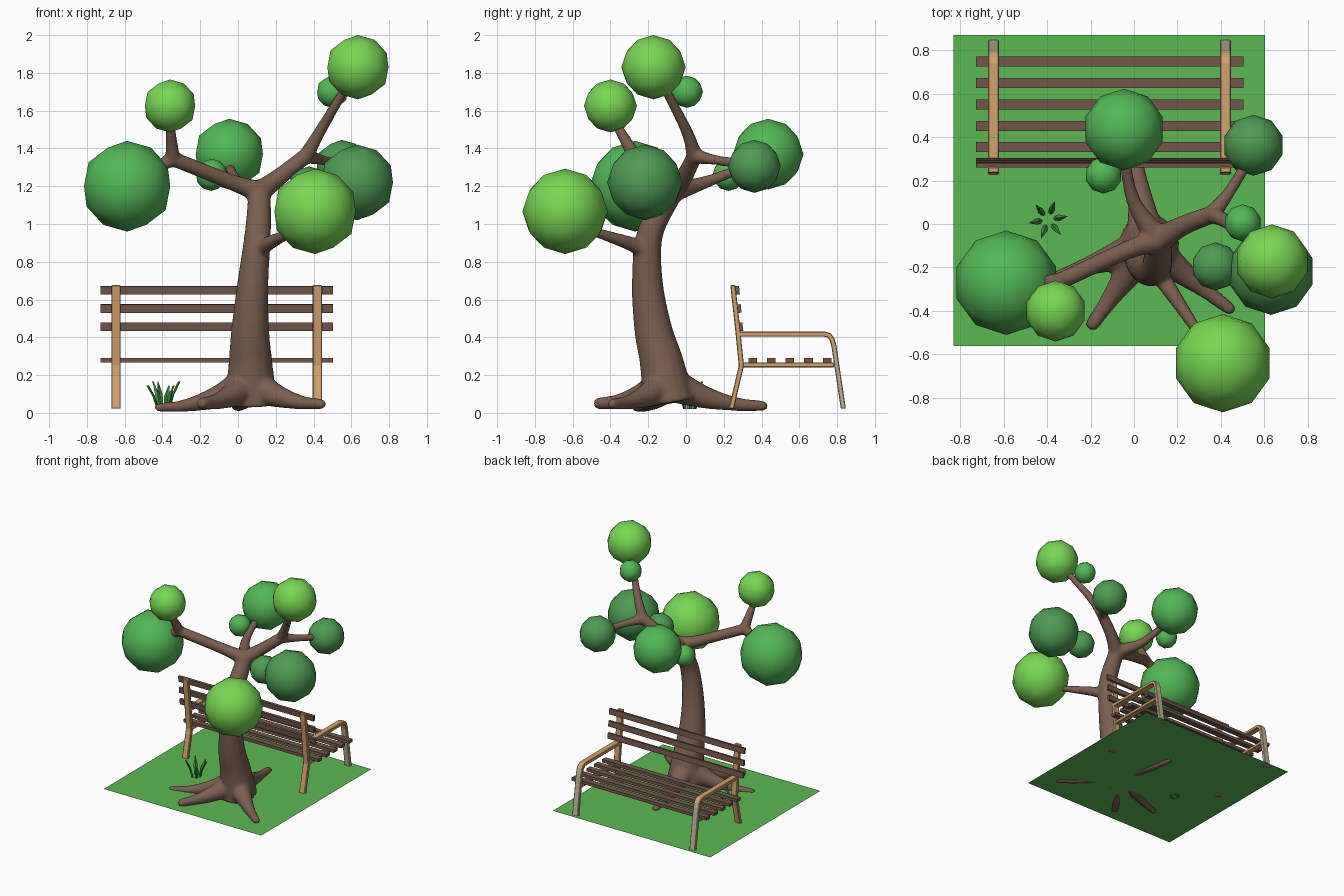
import bpy, bmesh, math
from mathutils import Vector, Matrix

if "Cube" in bpy.data.objects:
    bpy.data.objects.remove(bpy.data.objects["Cube"])


def mat(name, r, g, b):
    m = bpy.data.materials.new(name)
    m.diffuse_color = (r, g, b, 1)
    m.use_nodes = True
    m.node_tree.nodes["Principled BSDF"].inputs["Base Color"].default_value = m.diffuse_color
    return m


LIGHT = mat("light leaf", .185, .68, .085)
MID = mat("mid leaf", .085, .48, .09)
DARK = mat("dark leaf", .075, .33, .085)
LAWN = mat("lawn green", .105, .49, .085)
BLADE = mat("grass green", .06, .28, .05)
BARK = mat("bark brown", .2, .115, .08)
SLAT = mat("slat brown", .17, .095, .07)
WOOD = mat("light wood", .65, .36, .155)
BEIGE = mat("beige wood", .52, .46, .3)


def make(name, bm, *mats, smooth=False):
    bmesh.ops.recalc_face_normals(bm, faces=bm.faces[:])
    me = bpy.data.meshes.new(name)
    bm.to_mesh(me)
    bm.free()
    for m in mats:
        me.materials.append(m)
    me.polygons.foreach_set("use_smooth", [smooth] * len(me.polygons))
    ob = bpy.data.objects.new(name, me)
    bpy.context.collection.objects.link(ob)
    return ob


def skin(bm, rings):
    """Close a row of equal vertex rings into a capped solid."""
    n = len(rings[0])
    for a, b in zip(rings, rings[1:]):
        for j in range(n):
            k = (j + 1) % n
            bm.faces.new((a[j], a[k], b[k], b[j]))
    bm.faces.new(rings[0][::-1])
    bm.faces.new(rings[-1])


def spline(pts, n=6):
    """Catmull-Rom through (x, y, z, radius) points."""
    p = [Vector(q) for q in pts]
    p = [2 * p[0] - p[1]] + p + [2 * p[-1] - p[-2]]
    out = []
    for a, b, c, d in zip(p, p[1:], p[2:], p[3:]):
        for i in range(n):
            t = i / n
            out.append(0.5 * (2 * b + (c - a) * t + (2 * a - 5 * b + 4 * c - d) * t ** 2
                              + (3 * b - a - 3 * c + d) * t ** 3))
    return out + [p[-2]]


def limb(bm, *pts, sides=16):
    """Tapered tube with a rounded end."""
    s = spline(pts)
    d, end = (s[-1] - s[-2]).xyz.normalized(), s[-1].copy()
    for k, f in ((.5, .86), (.85, .5)):
        s.append(Vector((*(end.xyz + d * end.w * k), end.w * f)))
    rings, prev, side = [], None, None
    for i, q in enumerate(s):
        t = (s[min(i + 1, len(s) - 1)] - s[max(i - 1, 0)]).xyz.normalized()
        side = t.orthogonal() if prev is None else prev.rotation_difference(t) @ side
        side = (side - t * side.dot(t)).normalized()
        prev, up = t, t.cross(side)
        rings.append([bm.verts.new(q.xyz + q.w * (side * math.cos(a) + up * math.sin(a)))
                      for a in (j * math.tau / sides for j in range(sides))])
    skin(bm, rings)


# Tree: trunk, branches and roots fused into one smooth skin
bm = bmesh.new()
crown = (.115, -.075, 1.17, .06)
left_fork = (-.345, -.265, 1.345, .04)
right_fork = (.36, .045, 1.36, .042)
limb(bm, (.07, -.09, .05, .14), (.066, -.13, .27, .116), (.065, -.175, .45, .1),
     (.08, -.205, .7, .082), (.105, -.19, .95, .07), crown)
limb(bm, crown, (-.03, -.12, 1.22, .043), left_fork)
limb(bm, left_fork, (-.36, -.37, 1.53, .024))
limb(bm, left_fork, (-.48, -.27, 1.27, .026))
limb(bm, crown, (.22, -.01, 1.25, .047), right_fork)
limb(bm, right_fork, (.44, 0, 1.5, .031), (.6, -.14, 1.77, .023))
limb(bm, right_fork, (.44, .15, 1.34, .028), (.52, .28, 1.32, .027))
limb(bm, crown, (0, .1, 1.22, .034), (-.05, .33, 1.31, .024))
limb(bm, (.1, -.2, .84, .055), (.15, -.28, .89, .04), (.31, -.52, .97, .023))
heart = Vector((.06, -.1, .16, .1))
for tip in ((.44, -.39, .047, .028), (-.42, -.265, .028, .023),
            (-.19, -.46, .05, .032), (-.01, .41, .037, .027)):
    tip = Vector(tip)
    path = []
    for t in (0, .35, .7, 1):   # roots sink and thin quickly, then run flat
        q = heart.lerp(tip, t)
        q.z = tip.z + (heart.z - tip.z) * (1 - t) ** 2
        q.w = tip.w + (heart.w - tip.w) * (1 - t) ** 1.6
        path.append(q)
    limb(bm, *path)
tree = make("tree_trunk", bm, BARK, smooth=True)
rm = tree.modifiers.new("fuse", 'REMESH')
rm.mode = 'VOXEL'
rm.voxel_size = .011
rm.use_smooth_shade = True
sm = tree.modifiers.new("soften", 'SMOOTH')
sm.factor = .5
sm.iterations = 8


# Leaf balls
def leaf(name, m, x, y, z, r):
    bm = bmesh.new()
    bmesh.ops.create_icosphere(bm, subdivisions=2, radius=r, matrix=Matrix.Translation((x, y, z)))
    make(name, bm, m, smooth=True)


leaf("leaf_ball_left_large", MID, -.587, -.27, 1.2, .24)
leaf("leaf_ball_left_top", LIGHT, -.36, -.4, 1.625, .14)
leaf("leaf_ball_back", MID, -.046, .435, 1.37, .187)
leaf("leaf_ball_back_small", MID, -.14, .225, 1.26, .085)
leaf("leaf_ball_top_small", MID, .5, .005, 1.7, .085)
leaf("leaf_ball_top", LIGHT, .635, -.172, 1.83, .17)
leaf("leaf_ball_right_large", DARK, .63, -.218, 1.22, .2)
leaf("leaf_ball_right_back", DARK, .55, .362, 1.305, .14)
leaf("leaf_ball_right_small", DARK, .375, -.195, 1.195, .11)
leaf("leaf_ball_front", LIGHT, .408, -.64, 1.067, .226)

# Lawn
bm = bmesh.new()
bm.faces.new([bm.verts.new((x, y, .03)) for x, y in
              ((-.83, -.56), (.603, -.56), (.603, .87), (-.83, .87))])
make("lawn", bm, LAWN)

# Grass tuft: leaning pointed blades
bm = bmesh.new()
centre = Vector((-.395, .02, .02))
for i in range(6):
    a = math.radians(60 * i + 10)
    out, w = Vector((math.cos(a), math.sin(a), 0)), Vector((-math.sin(a), math.cos(a), 0))
    h = .145 - .02 * (i % 2)
    skin(bm, [[bm.verts.new(centre + out * (r + t) + w * s * hw + Vector((0, 0, z)))
               for s, t in ((-1, 0), (0, .007), (1, 0), (0, -.007))]
              for r, z, hw in ((.03, 0, .009), (.052, h * .55, .015), (.085, h, .002))])
make("grass_tuft", bm, BLADE)


def strip(name, path, cx, thick=.027, width=.05):
    """Bar of constant thickness following a (y, z) side path."""
    p = [Vector(q) for q in path]
    bm = bmesh.new()
    rows = []
    for i, q in enumerate(p):
        d0 = (q - p[i - 1]).normalized() if i else (p[1] - q).normalized()
        d1 = (p[i + 1] - q).normalized() if i < len(p) - 1 else d0
        n = (d0 + d1).normalized()
        n = Vector((-n.y, n.x)) * (thick / 2 / max(n.dot(d0), .5))
        if i in (0, len(p) - 1) and abs(d0.y) > .8:   # level cut at feet and tops
            n = Vector((math.copysign(thick / 2, n.x), 0))
        rows.append([bm.verts.new((cx + sx * width / 2, *(q + s * n)))
                     for sx, s in ((-1, -1), (1, -1), (1, 1), (-1, 1))])
    skin(bm, rows)
    for f in bm.faces:   # the lower front leg is beige
        c = f.calc_center_median()
        f.material_index = int(c.y > .787 and c.z < .39)
    bv = make(name, bm, WOOD, BEIGE).modifiers.new("edge", 'BEVEL')
    bv.width = .004
    bv.segments = 1


# Bench frames
for side, cx in (("left", -.646), ("right", .42)):
    strip(f"bench_post_{side}", [(.24, .022), (.293, .25), (.275, .43), (.248, .677)], cx)
    strip(f"bench_arm_{side}", [(.28, .417), (.735, .417), (.758, .41), (.773, .39),
                                (.783, .355), (.833, .022)], cx)
    strip(f"bench_rail_{side}", [(.285, .254), (.785, .254)], cx, .026, .046)


# Bench slats
def slat(name, y, z, dy, dz, tilt=0):
    bm = bmesh.new()
    bmesh.ops.create_cube(bm, size=1, matrix=Matrix.Translation((-.1125, y, z))
                          @ Matrix.Rotation(tilt, 4, 'X') @ Matrix.Diagonal((1.23, dy, dz, 1)))
    make(name, bm, SLAT)


for i in range(5):
    slat(f"seat_slat_{i + 1}", .353 + .0985 * i, .279, .046, .024)
for i in range(3):
    slat(f"back_slat_{i + 1}", .273 + .009 * i, .649 - .0965 * i, .02, .045, math.radians(6))
